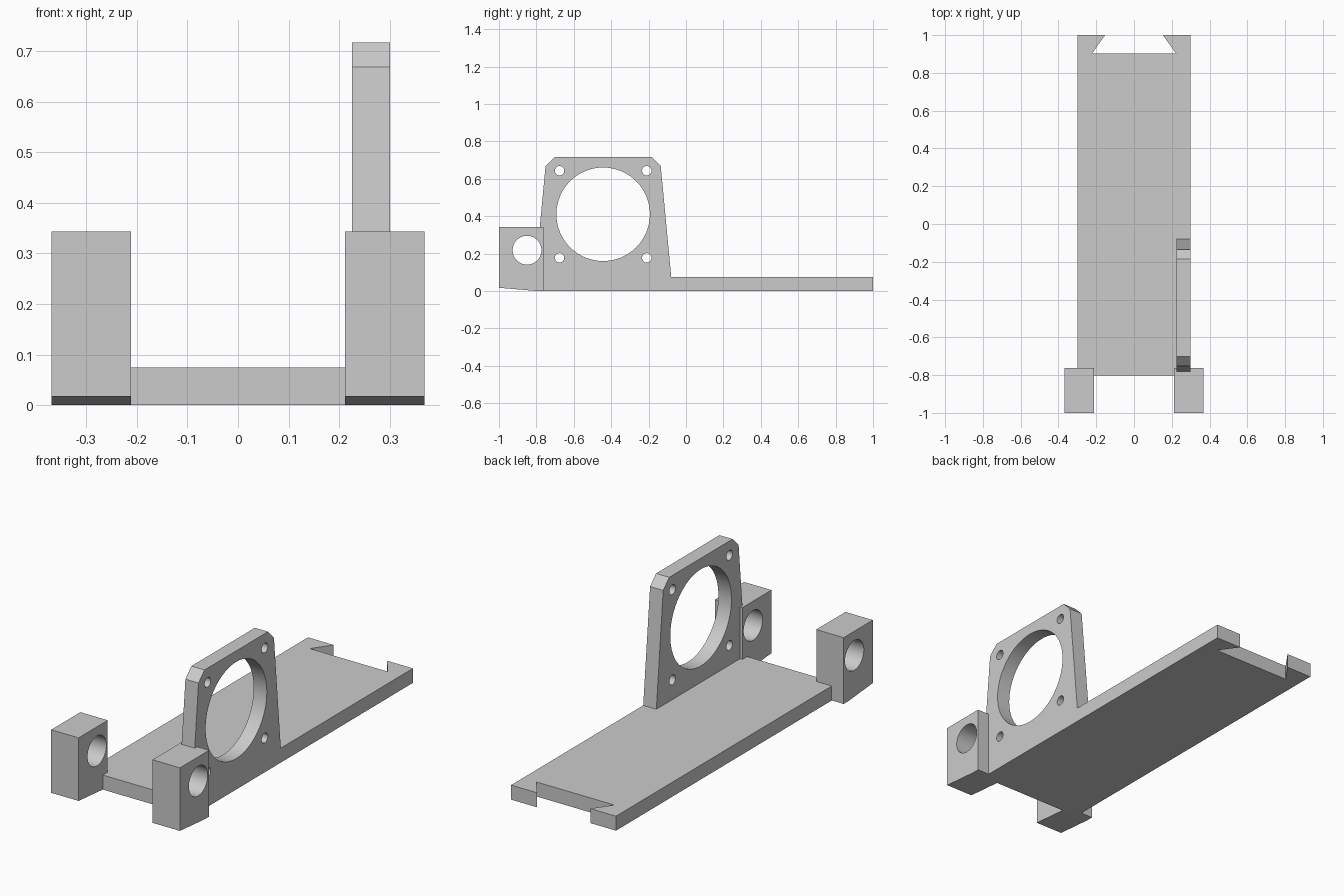
import bpy, bmesh, math
from mathutils import Matrix, Vector

old = bpy.data.objects.get("Cube")
if old:
    bpy.data.objects.remove(old, do_unlink=True)

# One grey plastic for the whole bracket
grey = bpy.data.materials.new("grey plastic")
grey.use_nodes = True
color = (0.6, 0.6, 0.6, 1)
grey.diffuse_color = color
grey.node_tree.nodes["Principled BSDF"].inputs["Base Color"].default_value = color


def to_object(bm, name):
    bmesh.ops.recalc_face_normals(bm, faces=bm.faces)
    mesh = bpy.data.meshes.new(name)
    bm.to_mesh(mesh)
    bm.free()
    mesh.materials.append(grey)
    obj = bpy.data.objects.new(name, mesh)
    bpy.context.collection.objects.link(obj)
    return obj


def prism(name, outline, place, depth):
    """Extrude an outline whose points are mapped to 3D by place()."""
    bm = bmesh.new()
    face = bm.faces.new([bm.verts.new(place(a, b)) for a, b in outline])
    moved = bmesh.ops.extrude_face_region(bm, geom=[face])["geom"]
    bmesh.ops.translate(bm, vec=depth,
                        verts=[v for v in moved if isinstance(v, bmesh.types.BMVert)])
    return to_object(bm, name)


def side_prism(name, outline, x0, x1):
    return prism(name, outline, lambda y, z: (x0, y, z), Vector((x1 - x0, 0, 0)))


def bore(obj, holes):
    """Cut round holes (y, z, radius) through a part along x."""
    bm = bmesh.new()
    for y, z, r in holes:
        bmesh.ops.create_cone(
            bm, cap_ends=True, segments=64, radius1=r, radius2=r, depth=2,
            matrix=Matrix.Translation((0, y, z)) @ Matrix.Rotation(math.pi / 2, 4, "Y"))
    cutter = to_object(bm, "hole_cutter")
    cutter.hide_render = True
    mod = obj.modifiers.new("holes", "BOOLEAN")
    mod.operation, mod.solver, mod.object = "DIFFERENCE", "EXACT", cutter
    bpy.ops.object.select_all(action="DESELECT")
    bpy.context.view_layer.objects.active = obj
    obj.select_set(True)
    bpy.ops.object.modifier_apply(modifier=mod.name)
    bpy.data.objects.remove(cutter, do_unlink=True)
    bpy.ops.object.shade_smooth_by_angle(angle=math.radians(30))


# Base plate with a dovetail notch in its rear edge
THICK = 0.075
half = [(0.3, -0.802), (0.3, 1), (0.153, 1), (0.222, 0.903)]
prism("base_plate", half + [(-x, y) for x, y in reversed(half)],
      lambda x, y: (x, y, 0), Vector((0, 0, THICK)))

# Hinge lugs with a pivot hole and a sloped underside
pivot = (-0.85, 0.218, 0.077)
lug = [(-1, 0.017), (-0.8, 0), (-0.762, 0), (-0.762, 0.343), (-1, 0.343)]
for side, name in ((1, "left_hinge_lug"), (-1, "right_hinge_lug")):
    bore(side_prism(name, lug, side * 0.2115, side * 0.368), [pivot])

# Upright round-opening mount with clipped top corners and screw holes
mid_y, mid_z = -0.443, 0.41
half = [(0.364, THICK), (0.308, 0.668), (0.259, 0.717)]
outline = [(mid_y + y, z) for y, z in half] + [(mid_y - y, z) for y, z in reversed(half)]
screws = [(mid_y + sy * 0.233, mid_z + sz * 0.233, 0.025) for sy in (-1, 1) for sz in (-1, 1)]
bore(side_prism("fan_mount", outline, 0.225, 0.3),
     [(mid_y, mid_z, 0.25), pivot] + screws)
